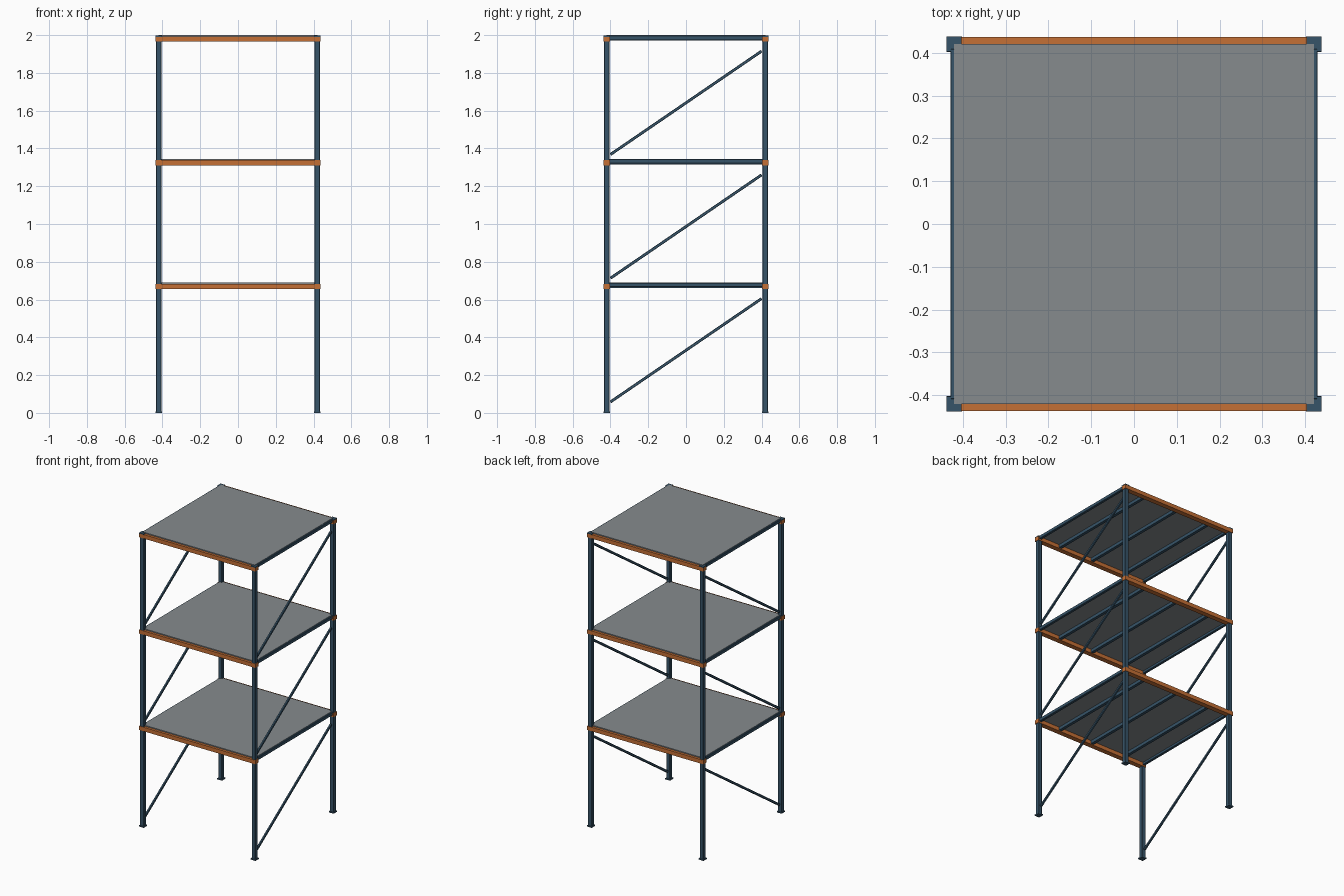
import bpy
import math

if "Cube" in bpy.data.objects:
    bpy.data.objects.remove(bpy.data.objects["Cube"], do_unlink=True)


def material(name, rgb):
    m = bpy.data.materials.new(name)
    m.use_nodes = True
    m.diffuse_color = (*rgb, 1)
    m.node_tree.nodes["Principled BSDF"].inputs["Base Color"].default_value = (*rgb, 1)
    return m


BLUE = material("steel_blue", (0.037, 0.088, 0.14))
ORANGE = material("orange_paint", (0.56, 0.16, 0.035))
GREY = material("deck_grey", (0.24, 0.26, 0.27))


def box(name, center, size, mat, tilt=0.0, bevel=0.0):
    bpy.ops.mesh.primitive_cube_add(size=1, location=center)
    ob = bpy.context.object
    ob.name = name
    ob.scale = size
    bpy.ops.object.transform_apply(location=False, rotation=False, scale=True)
    ob.rotation_euler.x = tilt
    ob.data.materials.append(mat)
    if bevel:
        mod = ob.modifiers.new("edge", "BEVEL")
        mod.width = bevel
        mod.segments = 1
    return ob


E = 0.42                       # post centre line
LEVELS = (0.69, 1.345, 2.0)    # deck tops
SIDES = (("right", -1), ("left", 1))
ENDS = (("front", -1), ("back", 1))

# Corner posts with foot and cap plates
for side, sx in SIDES:
    for end, sy in ENDS:
        tag = f"{end}_{side}"
        x, y = sx * E, sy * E
        box(f"post_{tag}", (x, y, 0.995), (0.028, 0.028, 1.99), BLUE, bevel=0.002)
        box(f"foot_{tag}", (x, y, 0.004), (0.036, 0.036, 0.008), BLUE)
        box(f"cap_{tag}", (x, y, 1.994), (0.035, 0.035, 0.006), BLUE)

for n, top in enumerate(LEVELS, 1):
    # Deck sheet
    box(f"deck_{n}", (0, 0, top - 0.004), (2 * E, 2 * E, 0.008), GREY)
    # Front and back rails
    for end, sy in ENDS:
        box(f"rail_{end}_{n}", (0, sy * E, top - 0.0205), (0.874, 0.034, 0.027), ORANGE)
    # Joists under the deck
    for k in (-1, 0, 1):
        box(f"joist_{n}_{k + 2}", (k * 0.26, 0, top - 0.018), (0.02, 0.82, 0.022), BLUE)
    # Side beams and diagonal braces
    low, high = top - 0.632, top - 0.085
    run = 0.8
    length = math.hypot(run, high - low)
    angle = math.atan2(high - low, run)
    for side, sx in SIDES:
        box(f"side_beam_{side}_{n}", (sx * E, 0, top - 0.013), (0.018, 0.82, 0.022),
            BLUE, bevel=0.002)
        box(f"brace_{side}_{n}", (sx * E, 0, (low + high) / 2), (0.012, length, 0.015),
            BLUE, tilt=angle, bevel=0.0015)
